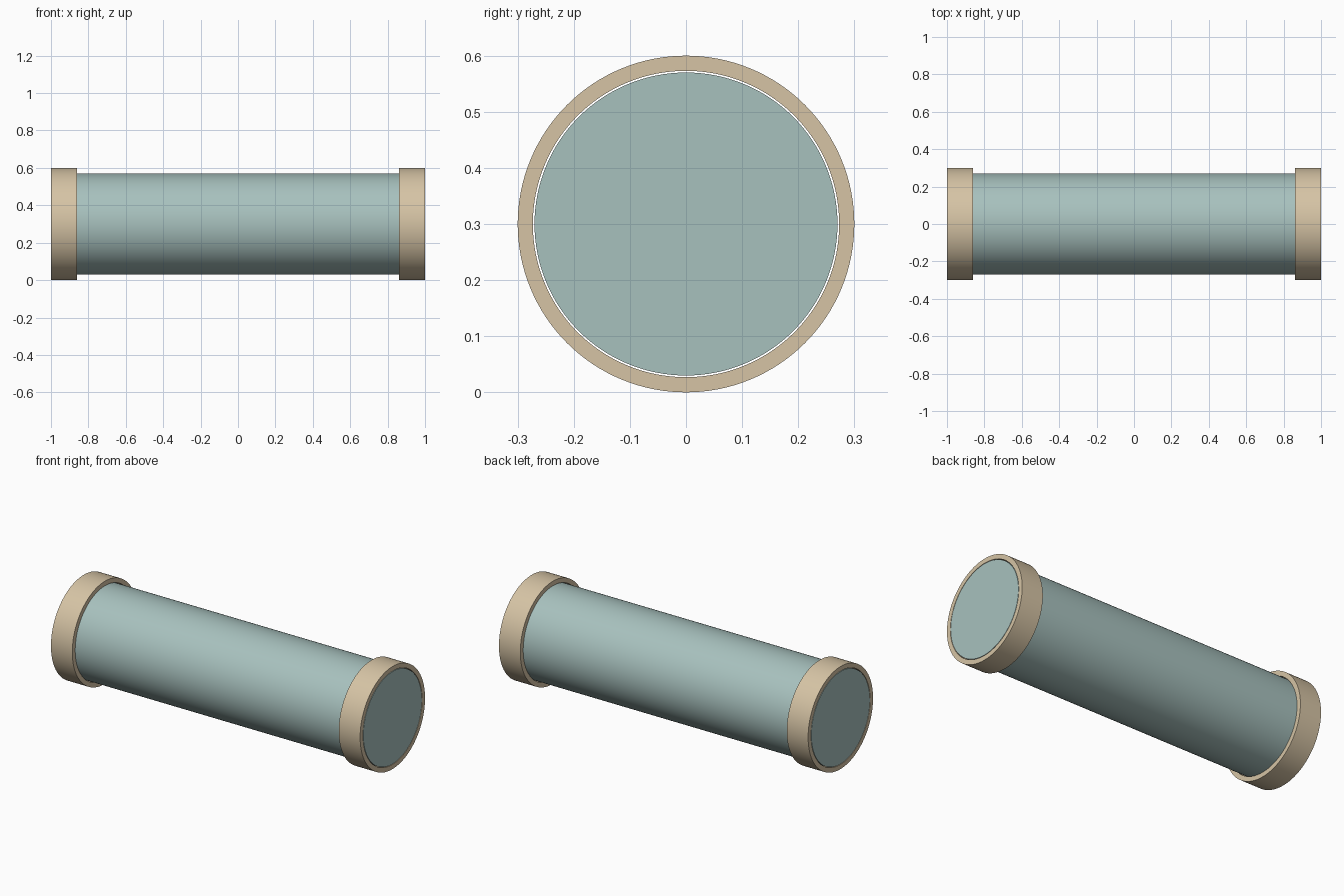
import bpy, bmesh, math

if "Cube" in bpy.data.objects:
    bpy.data.objects.remove(bpy.data.objects["Cube"])

SIDES = 128
CENTER_Z = 0.30


def material(name, color):
    m = bpy.data.materials.new(name)
    m.diffuse_color = (*color, 1.0)
    m.use_nodes = True
    m.node_tree.nodes["Principled BSDF"].inputs["Base Color"].default_value = m.diffuse_color
    return m


def lathe_x(name, profile, mat):
    """Revolve a closed loop or axis-to-axis profile of (x, radius) about the x axis."""
    bm = bmesh.new()
    verts = [bm.verts.new((x, 0, r)) for x, r in profile]
    n = len(verts)
    solid = profile[0][1] == 0
    edges = [bm.edges.new((verts[i], verts[(i + 1) % n])) for i in range(n - solid)]
    bmesh.ops.spin(bm, geom=verts + edges, cent=(0, 0, 0), axis=(1, 0, 0),
                   angle=2 * math.pi, steps=SIDES, use_duplicate=False)
    bmesh.ops.remove_doubles(bm, verts=bm.verts[:], dist=1e-5)
    bmesh.ops.recalc_face_normals(bm, faces=bm.faces[:])
    mesh = bpy.data.meshes.new(name)
    bm.to_mesh(mesh)
    bm.free()
    mesh.materials.append(mat)
    ob = bpy.data.objects.new(name, mesh)
    ob.location.z = CENTER_Z
    bpy.context.collection.objects.link(ob)
    bpy.ops.object.select_all(action='DESELECT')
    ob.select_set(True)
    bpy.context.view_layer.objects.active = ob
    bpy.ops.object.shade_smooth_by_angle(angle=math.radians(30))
    return ob


teal = material("pale_teal", (0.39, 0.535, 0.515))
tan = material("warm_tan", (0.67, 0.55, 0.375))

# Solid central cylinder, flush with the outer ring faces
lathe_x("body", [(-1, 0), (-1, 0.27), (1, 0.27), (1, 0)], teal)

# End collars, with a hairline gap around the body
for side, s in (("left", -1), ("right", 1)):
    lathe_x(side + "_collar",
            [(s * 0.862, 0.273), (s * 0.862, 0.30), (s, 0.30), (s, 0.273)], tan)
